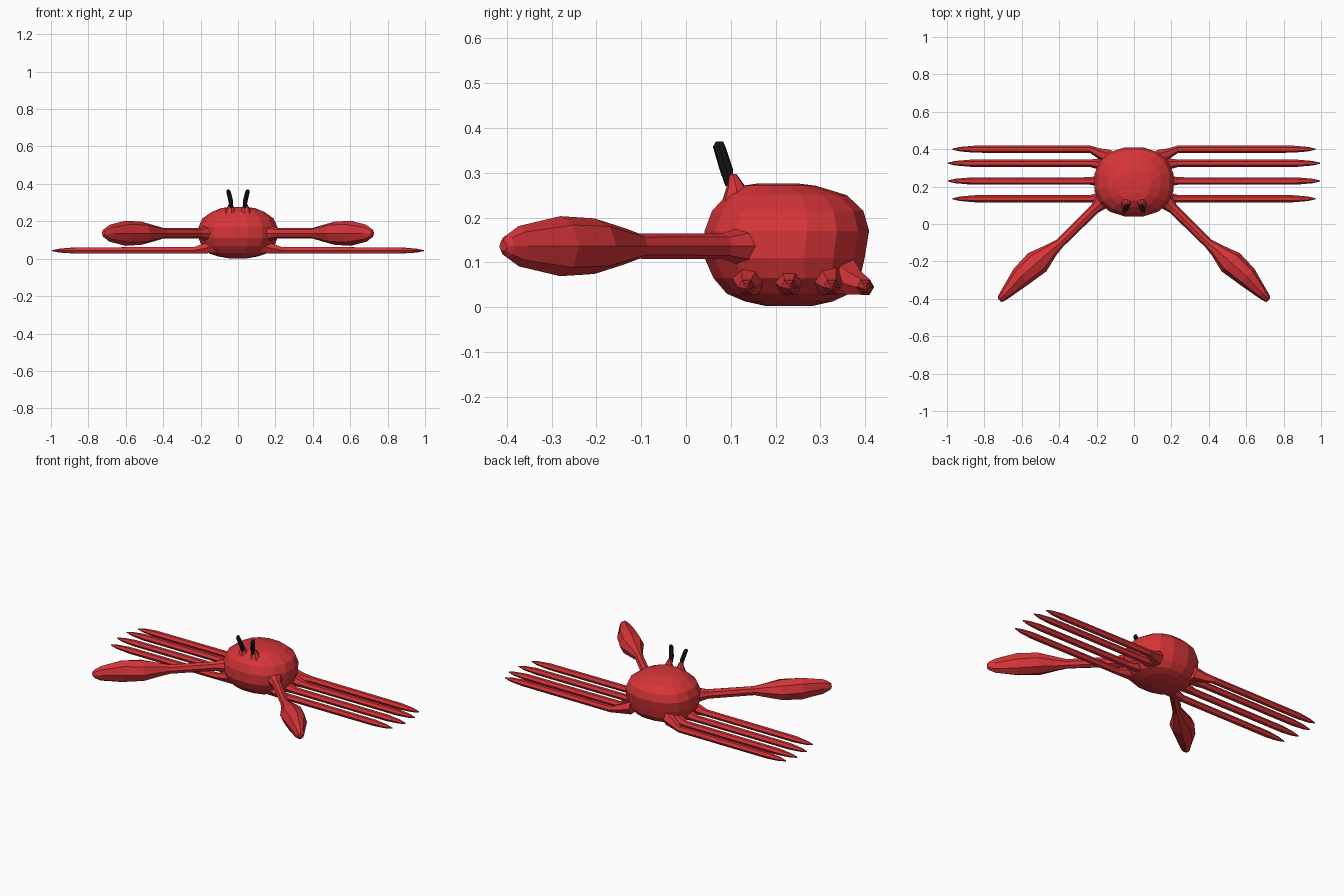
import bpy, bmesh, math
from mathutils import Vector

if "Cube" in bpy.data.objects:
    bpy.data.objects.remove(bpy.data.objects["Cube"])


def material(name, rgb):
    m = bpy.data.materials.new(name)
    m.diffuse_color = (*rgb, 1)
    m.use_nodes = True
    m.node_tree.nodes["Principled BSDF"].inputs["Base Color"].default_value = m.diffuse_color
    return m


RED = material("shell red", (0.68, 0.035, 0.04))
BLACK = material("eye black", (0.008, 0.009, 0.009))


def loft(name, rings, mat, mirrored=False):
    """Skin a list of equal-length point rings, cap both ends."""
    bm = bmesh.new()
    loops = [[bm.verts.new(p) for p in ring] for ring in rings]
    n = len(loops[0])
    for a, b in zip(loops, loops[1:]):
        for i in range(n):
            j = (i + 1) % n
            bm.faces.new((a[i], a[j], b[j], b[i]))
    bm.faces.new(loops[0])
    bm.faces.new(loops[-1])
    bmesh.ops.recalc_face_normals(bm, faces=bm.faces[:])
    mesh = bpy.data.meshes.new(name)
    bm.to_mesh(mesh)
    bm.free()
    mesh.materials.append(mat)
    ob = bpy.data.objects.new(name, mesh)
    bpy.context.collection.objects.link(ob)
    if mirrored:
        # Mirror across x = 0 (object origin is the world origin)
        ob.modifiers.new("mirror", 'MIRROR').use_mirror_merge = False
    return ob


def ellipse(center, u, v, w, h, n):
    """Ring of n points with half sizes w along u and h along v."""
    c, u, v = Vector(center), Vector(u), Vector(v)
    return [c + u * w * math.cos(2 * math.pi * i / n)
            + v * h * math.sin(2 * math.pi * i / n) for i in range(n)]


def body_ring(z, half_x, front, back, n=16):
    """Rounded-square ring, so the shell is fuller than an ellipse."""
    mid, half_y = (front + back) / 2, (back - front) / 2
    pts = []
    for i in range(n):
        a = 2 * math.pi * (i + 0.5) / n
        c, s = math.cos(a), math.sin(a)
        x = math.copysign(abs(c) ** 0.87, c) * half_x * 1.01
        y = math.copysign(abs(s) ** 0.87, s) * half_y * 1.01
        pts.append(Vector((x, mid + y, z)))
    return pts


# Shell: height, half width, front y, back y
loft("body", [body_ring(*r) for r in (
    (0.002, 0.05, 0.18, 0.28),
    (0.013, 0.11, 0.13, 0.33),
    (0.030, 0.16, 0.09, 0.365),
    (0.065, 0.195, 0.06, 0.39),
    (0.110, 0.212, 0.04, 0.40),
    (0.170, 0.212, 0.04, 0.41),
    (0.215, 0.192, 0.057, 0.397),
    (0.250, 0.142, 0.09, 0.36),
    (0.271, 0.09, 0.125, 0.29),
    (0.276, 0.04, 0.16, 0.25))], RED)

# Walking legs: straight spikes, flared where they join the shell
for k, (root_y, y, tip) in enumerate((
        (0.145, 0.135, 0.97), (0.23, 0.23, 0.995),
        (0.315, 0.325, 0.995), (0.35, 0.40, 0.97))):
    stations = ((0.12, root_y, 0.070, 0.045), (0.185, (root_y + y) / 2, 0.054, 0.030),
                (0.235, y, 0.045, 0.020), (tip - 0.12, y, 0.044, 0.019),
                (tip - 0.04, y, 0.043, 0.012), (tip, y, 0.043, 0.003))
    loft(f"leg_{k + 1}", [ellipse((x, yy, z), (0, 1, 0), (0, 0, 1), r, r, 6)
                          for x, yy, z, r in stations], RED, True)

# Front arms and pincers, reaching out diagonally at 45 degrees
d = math.sqrt(0.5)
along, across = Vector((d, -d, 0)), Vector((d, d, 0))


def arm_ring(t, s, w, h):
    return ellipse(along * t + across * s + Vector((0, 0, 0.136)),
                   across, (0, 0, 1), w, h, 8)


loft("arm", [arm_ring(*r) for r in (
    (0.02, 0.205, 0.05, 0.045), (0.09, 0.206, 0.028, 0.029),
    (0.365, 0.208, 0.026, 0.028))], RED, True)
loft("pincer", [arm_ring(*r) for r in (
    (0.355, 0.208, 0.026, 0.028), (0.41, 0.214, 0.038, 0.041),
    (0.51, 0.221, 0.069, 0.062), (0.625, 0.228, 0.058, 0.067),
    (0.75, 0.222, 0.030, 0.045), (0.785, 0.221, 0.021, 0.026),
    (0.797, 0.220, 0.012, 0.012))], RED, True)

# Eye sockets and black eye stalks
X, Y = (1, 0, 0), (0, 1, 0)
loft("eye_socket", [ellipse(c, X, Y, r, r, 7) for c, r in (
    ((0.042, 0.115, 0.235), 0.036), ((0.040, 0.112, 0.268), 0.022),
    ((0.038, 0.104, 0.297), 0.009))], RED, True)
loft("eye_stalk", [ellipse(c, X, Y, r, r * 1.15, 7) for c, r in (
    ((0.035, 0.097, 0.270), 0.008), ((0.038, 0.090, 0.307), 0.0135),
    ((0.050, 0.074, 0.358), 0.0125), ((0.052, 0.075, 0.370), 0.007))], BLACK, True)
